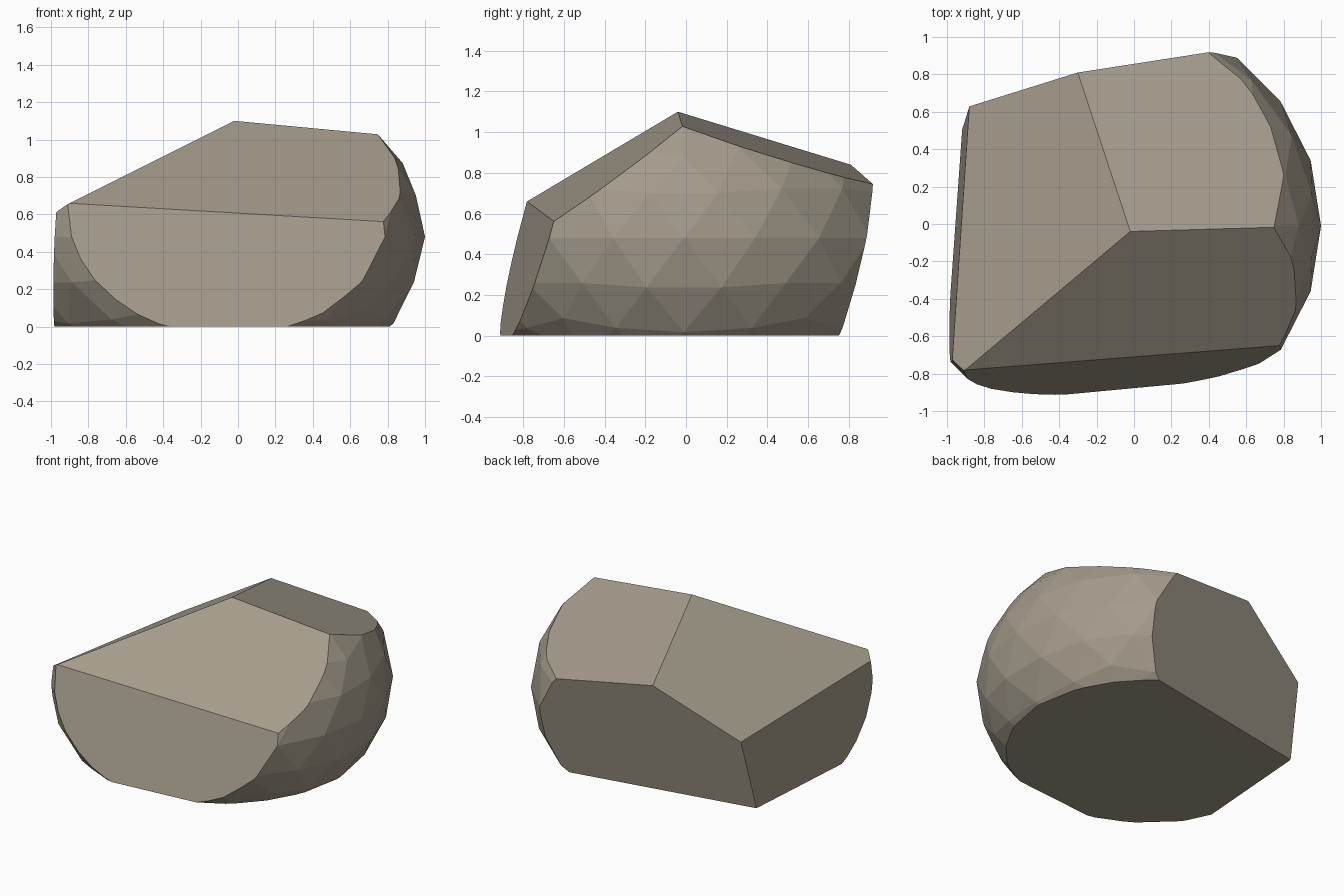
import bpy
import bmesh
from mathutils import Matrix, Vector

cube = bpy.data.objects.get("Cube")
if cube:
    bpy.data.objects.remove(cube, do_unlink=True)

# Stone colour
stone = bpy.data.materials.new("warm grey stone")
stone.use_nodes = True
colour = (0.37, 0.33, 0.26, 1)
stone.diffuse_color = colour
bsdf = stone.node_tree.nodes["Principled BSDF"]
bsdf.inputs["Base Color"].default_value = colour
bsdf.inputs["Roughness"].default_value = 0.9

# Squashed faceted ball
bm = bmesh.new()
shape = Matrix.Translation((-0.13, -0.01, 0.48)) @ Matrix.Diagonal((1.13, 1.13, 0.88, 1))
bmesh.ops.create_icosphere(bm, subdivisions=3, radius=1, matrix=shape)


def chop(point, normal):
    """Slice off everything beyond a plane and cap the cut."""
    geom = bm.verts[:] + bm.edges[:] + bm.faces[:]
    cut = bmesh.ops.bisect_plane(bm, geom=geom, dist=1e-5, plane_co=Vector(point),
                                 plane_no=Vector(normal).normalized(), clear_outer=True)
    rim = [e for e in cut["geom_cut"] if isinstance(e, bmesh.types.BMEdge)]
    bmesh.ops.contextual_create(bm, geom=rim)


# Chipped planes: base, three top slopes, back, left and front
peak = (-0.02, -0.04, 1.10)
chop((0, 0, 0), (0, 0, -1))
chop(peak, (0.131, -0.832, 1.136))
chop(peak, (-0.566, 0.106, 0.955))
chop(peak, (0.054, 0.215, 0.643))
chop((-0.3, 0.81, 0.84), (-0.054, 0.291, -0.066))
chop((-0.88, 0.63, 0.52), (-0.70, 0.05, 0.04))
chop((-0.9, -0.78, 0.66), (0.10, -1.067, 0.294))
bmesh.ops.recalc_face_normals(bm, faces=bm.faces[:])

mesh = bpy.data.meshes.new("rock")
bm.to_mesh(mesh)
bm.free()
mesh.materials.append(stone)
rock = bpy.data.objects.new("rock", mesh)
bpy.context.collection.objects.link(rock)
